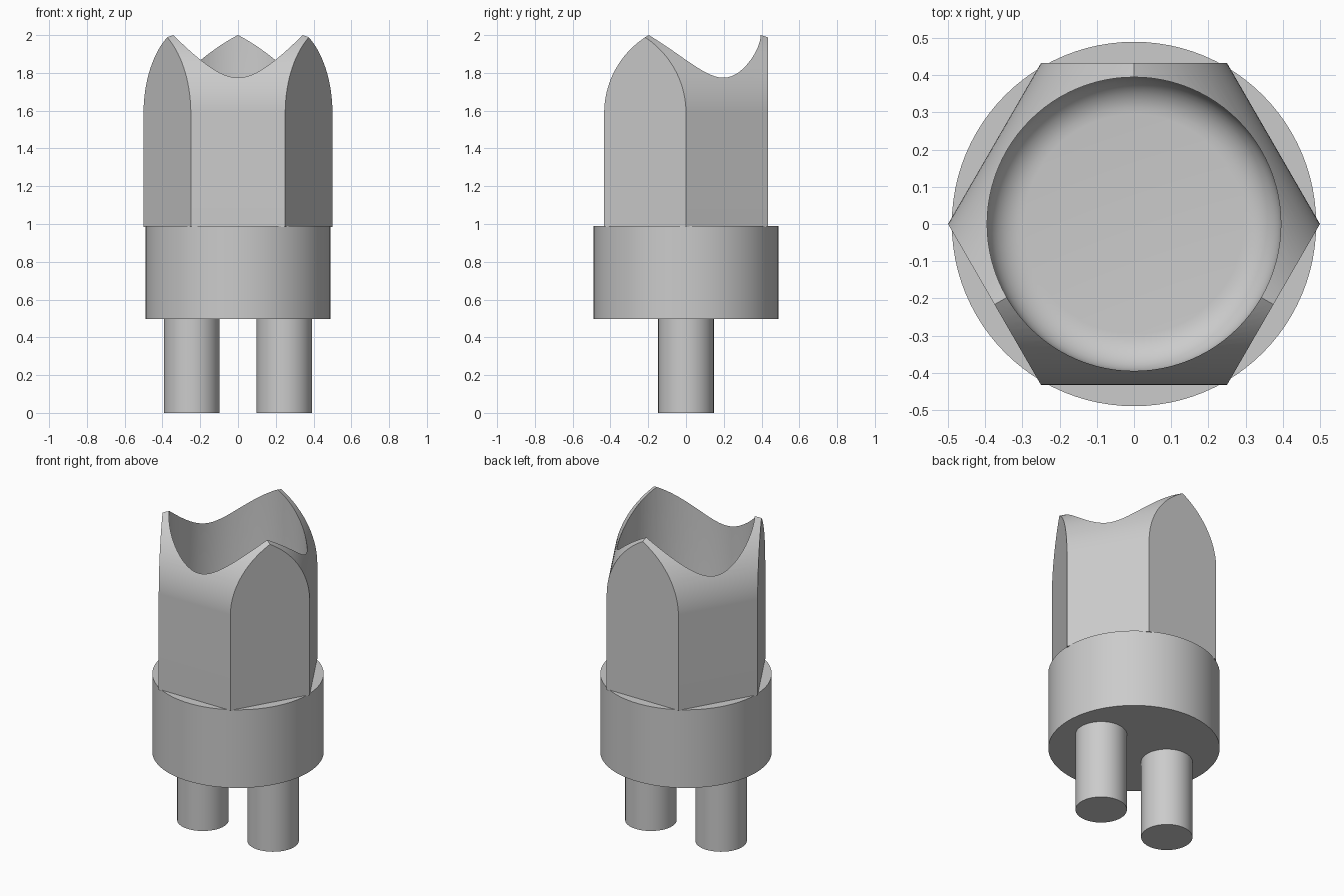
import bpy, bmesh, math
from mathutils import Matrix

if "Cube" in bpy.data.objects:
    bpy.data.objects.remove(bpy.data.objects["Cube"])

grey = bpy.data.materials.new("light grey")
grey.diffuse_color = (0.6, 0.6, 0.6, 1)
grey.use_nodes = True
grey.node_tree.nodes["Principled BSDF"].inputs["Base Color"].default_value = grey.diffuse_color


def to_object(name, bm):
    bmesh.ops.recalc_face_normals(bm, faces=bm.faces)
    mesh = bpy.data.meshes.new(name)
    bm.to_mesh(mesh)
    bm.free()
    mesh.materials.append(grey)
    ob = bpy.data.objects.new(name, mesh)
    bpy.context.collection.objects.link(ob)
    return ob


def prism(name, radius, z0, z1, x=0.0, sides=96):
    bm = bmesh.new()
    ring = [bm.verts.new((x + radius * math.cos(math.tau * i / sides),
                          radius * math.sin(math.tau * i / sides), z0))
            for i in range(sides)]
    base = bm.faces.new(ring)
    top = bmesh.ops.extrude_face_region(bm, geom=[base], use_keep_orig=True)
    bmesh.ops.translate(bm, vec=(0, 0, z1 - z0),
                        verts=[v for v in top["geom"] if isinstance(v, bmesh.types.BMVert)])
    return to_object(name, bm)


def smooth(ob):
    bpy.ops.object.select_all(action='DESELECT')
    ob.select_set(True)
    bpy.context.view_layer.objects.active = ob
    bpy.ops.object.shade_smooth_by_angle(angle=math.radians(30))


# Two pins and the round collar
for side, x in (("left", -0.245), ("right", 0.245)):
    smooth(prism(side + "_pin", 0.147, 0, 0.51, x, 64))
smooth(prism("collar", 0.49, 0.497, 0.99))

# Hexagonal socket, trimmed below
socket = prism("hex_socket", 0.5, 0.985, 2.2, sides=6)

# Rounded trimming blocks on every second side
FLAT, R, Z0 = 0.4332, 0.48, 1.587
cutters = []
profile = [(FLAT - R + R * math.cos(a), Z0 + R * math.sin(a))
           for a in (math.radians(66) * i / 24 for i in range(25))]
profile += [(profile[-1][0], 2.5), (1.0, 2.5), (1.0, Z0)]
for k in range(3):
    bm = bmesh.new()
    near, far = [[bm.verts.new((u, w, z)) for u, z in profile] for w in (-1, 1)]
    bm.faces.new(near)
    bm.faces.new(far)
    for i in range(len(profile)):
        j = (i + 1) % len(profile)
        bm.faces.new((near[i], near[j], far[j], far[i]))
    bm.transform(Matrix.Rotation(math.radians(-90 + 120 * k), 4, 'Z'))
    cutters.append(to_object("trim_block_%d" % (k + 1), bm))

# Bore with a filleted floor
BORE, FLOOR, FILLET, N = 0.395, 1.0, 0.1, 96
rings = [(BORE - FILLET + FILLET * math.sin(a), FLOOR + FILLET * (1 - math.cos(a)))
         for a in (math.pi / 2 * i / 8 for i in range(9))] + [(BORE, 2.6)]
bm = bmesh.new()
loops = [[bm.verts.new((r * math.cos(math.tau * i / N), r * math.sin(math.tau * i / N), z))
          for i in range(N)] for r, z in rings]
bm.faces.new(loops[0])
bm.faces.new(loops[-1])
for a, b in zip(loops, loops[1:]):
    for i in range(N):
        j = (i + 1) % N
        bm.faces.new((a[i], a[j], b[j], b[i]))
cutters.append(to_object("bore_cutter", bm))

# Cut the socket and drop the cutters
bpy.context.view_layer.objects.active = socket
for c in cutters:
    m = socket.modifiers.new("cut", 'BOOLEAN')
    m.operation, m.solver, m.object = 'DIFFERENCE', 'EXACT', c
    bpy.ops.object.modifier_apply(modifier=m.name)
for c in cutters:
    bpy.data.objects.remove(c)
smooth(socket)
